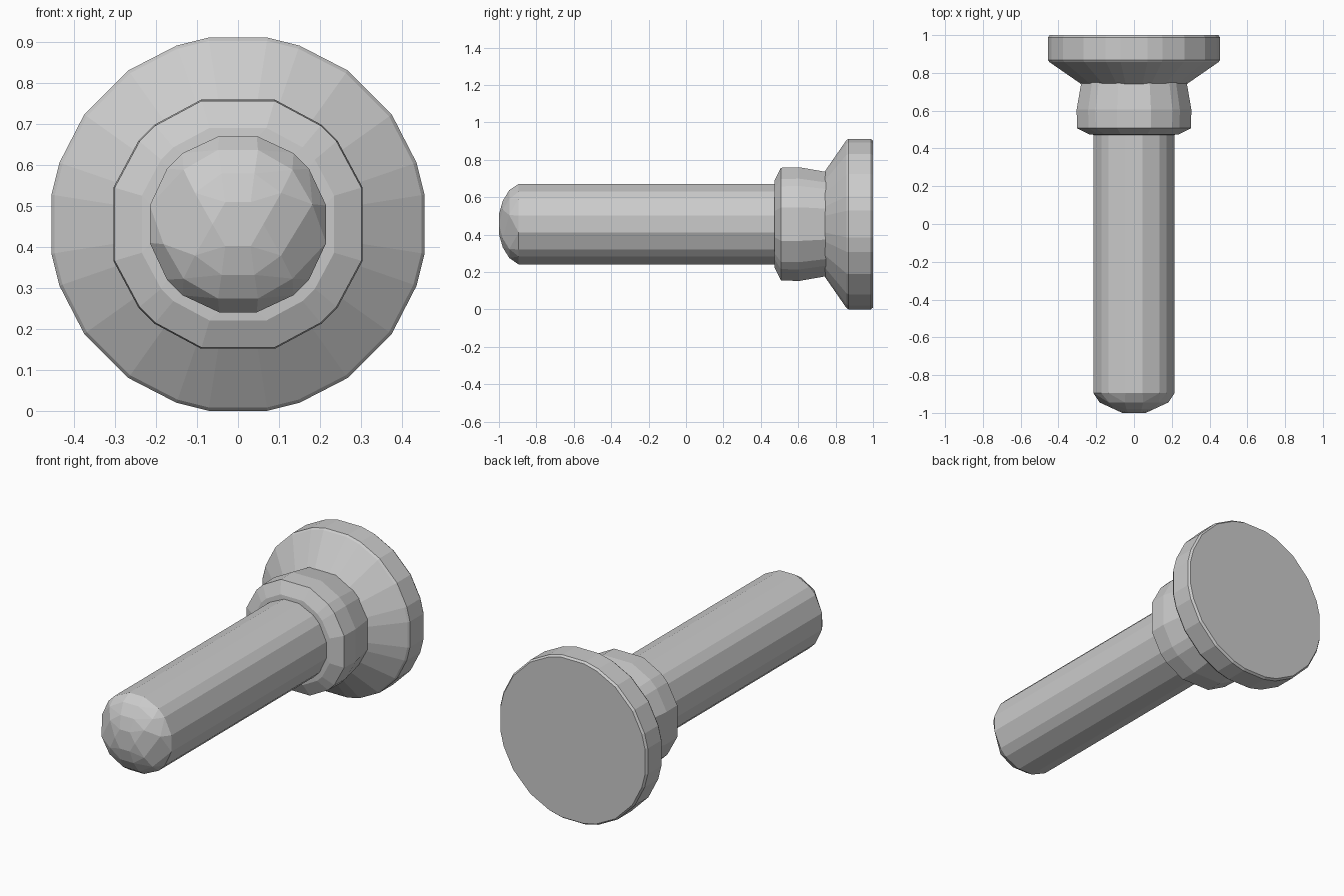
import bpy, bmesh
from math import sin, cos, radians

if "Cube" in bpy.data.objects:
    bpy.data.objects.remove(bpy.data.objects["Cube"])

CZ = 0.456  # height of the shared axis, which runs along y

SHAFT = [12, 38, 52, 78]
COLLAR = [16.5, 40, 50, 73.5]
FLANGE = [9, 19, 35.5, 54.5, 71, 81]


def ring(bm, y, r, quarter, turn=0):
    """One ring of points, the quarter's angles mirrored to all four quadrants."""
    angles = sorted(s for a in quarter for s in (a, 180 - a, 180 + a, 360 - a))
    return [bm.verts.new((r * sin(radians(a + turn)), y, CZ + r * cos(radians(a + turn))))
            for a in angles]


def finish(bm, name):
    bmesh.ops.recalc_face_normals(bm, faces=bm.faces[:])
    mesh = bpy.data.meshes.new(name)
    bm.to_mesh(mesh)
    bm.free()
    obj = bpy.data.objects.new(name, mesh)
    bpy.context.collection.objects.link(obj)
    return obj


def lathe(name, profile, cap_end=False):
    """Skin consecutive rings; profile rows are (y, radius, quarter angles)."""
    bm = bmesh.new()
    rings = [ring(bm, *row) for row in profile]
    for a, b in zip(rings, rings[1:]):
        n = len(a)
        for i in range(n):
            bm.faces.new((a[i], a[(i + 1) % n], b[(i + 1) % n], b[i]))
    if cap_end:
        bm.faces.new(rings[-1])
    # outward normals for the open shells
    obj = finish(bm, name)
    return obj


# Wide flange with conical neck side and a flat back
lathe("flange", [
    (0.742, 0.285, FLANGE),
    (0.857, 0.453, FLANGE),
    (0.868, 0.461, FLANGE),
    (0.988, 0.461, FLANGE),
    (1.0, 0.452, FLANGE),
], cap_end=True)

# Collar between shaft and flange
lathe("collar", [
    (0.472, 0.215, SHAFT),
    (0.474, 0.245, COLLAR),
    (0.507, 0.314, COLLAR),
    (0.605, 0.317, COLLAR),
    (0.748, 0.291, COLLAR),
])

# Shaft with a faceted rounded tip: convex skin over staggered rings
bm = bmesh.new()
ring(bm, 0.478, 0.220, SHAFT)
ring(bm, -0.895, 0.220, SHAFT)
ring(bm, -0.945, 0.188, [0.001, 30, 60], 15)
ring(bm, -0.980, 0.130, [18, 54], 0)
ring(bm, -1.0, 0.062, [30, 89.9], 0)
bmesh.ops.remove_doubles(bm, verts=bm.verts[:], dist=0.002)
bmesh.ops.convex_hull(bm, input=bm.verts[:])
bmesh.ops.dissolve_limit(bm, angle_limit=radians(2), verts=bm.verts[:], edges=bm.edges[:])
# leave the hidden end inside the collar open
back = [f for f in bm.faces if all(v.co.y > 0.47 for v in f.verts)]
bmesh.ops.delete(bm, geom=back, context='FACES_ONLY')
finish(bm, "shaft")
